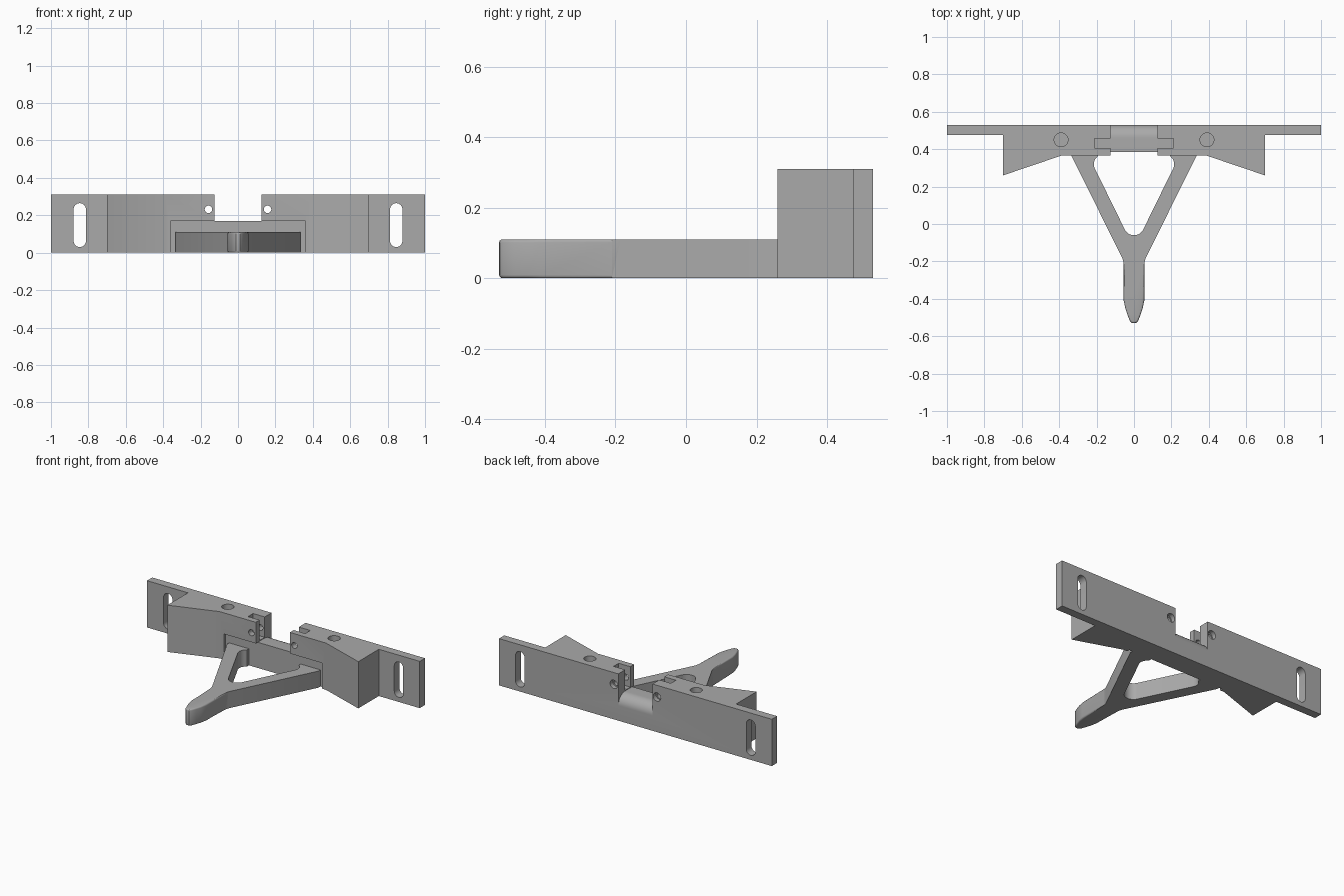
import bpy, bmesh, math
from mathutils import Vector

cube = bpy.data.objects.get("Cube")
if cube:
    bpy.data.objects.remove(cube, do_unlink=True)

grey = bpy.data.materials.new("matte grey")
grey.use_nodes = True
COLOUR = (0.4, 0.4, 0.4, 1)
grey.diffuse_color = COLOUR
grey.node_tree.nodes["Principled BSDF"].inputs["Base Color"].default_value = COLOUR


def prism(name, points, axis, low, high):
    """Extrude a 2D outline along the named axis."""
    place = {"x": lambda a, b, c: (c, a, b),
             "y": lambda a, b, c: (a, c, b),
             "z": lambda a, b, c: (a, b, c)}[axis]
    bm = bmesh.new()
    face = bm.faces.new([bm.verts.new(place(a, b, low)) for a, b in points])
    result = bmesh.ops.extrude_face_region(bm, geom=[face])
    moved = [v for v in result["geom"] if isinstance(v, bmesh.types.BMVert)]
    bmesh.ops.translate(bm, verts=moved, vec=Vector(place(0, 0, high - low)))
    bmesh.ops.recalc_face_normals(bm, faces=bm.faces)
    mesh = bpy.data.meshes.new(name)
    bm.to_mesh(mesh)
    bm.free()
    mesh.materials.append(grey)
    obj = bpy.data.objects.new(name, mesh)
    bpy.context.collection.objects.link(obj)
    return obj


def arc(cx, cy, r, start, end, steps=12):
    angles = [math.radians(start + (end - start) * i / steps) for i in range(steps + 1)]
    return [(cx + r * math.cos(t), cy + r * math.sin(t)) for t in angles]


def circle(cx, cy, r):
    return arc(cx, cy, r, 0, 360, 32)[:-1]


def rect(x0, y0, x1, y1):
    return [(x0, y0), (x1, y0), (x1, y1), (x0, y1)]


def mirrored(half):
    """Complete a right-hand outline with its mirror image."""
    return half + [(-x, y) for x, y in reversed(half) if abs(x) > 1e-5]


def activate(obj):
    bpy.ops.object.select_all(action="DESELECT")
    obj.select_set(True)
    bpy.context.view_layer.objects.active = obj


def cut(obj, cutter):
    cutter.hide_render = True
    mod = obj.modifiers.new("cut", "BOOLEAN")
    mod.operation = "DIFFERENCE"
    mod.solver = "EXACT"
    mod.object = cutter
    activate(obj)
    bpy.ops.object.modifier_apply(modifier=mod.name)
    bpy.data.objects.remove(cutter, do_unlink=True)


# Mounting bar with thin end flanges and wedge shaped shoulders
FRONT, BACK, TOP, FLOOR = 0.365, 0.53, 0.31, 0.17
bar = prism("mounting_bar", mirrored([
    (0.39, FRONT), (0.7, 0.26), (0.7, 0.475), (1, 0.475), (1, BACK)]), "z", 0, TOP)

# Central notch with a floor that rolls over at the back
notch = [(0.2, FLOOR)] + arc(0.46, 0.1, 0.07, 90, 0) + [(0.6, 0.1), (0.6, 0.4), (0.2, 0.4)]
cut(bar, prism("notch_cutter", notch, "x", -0.125, 0.125))

# Shallow recess under the front edge, above the arm
cut(bar, prism("recess_cutter", rect(-0.36, 0.2, 0.36, 0.385), "z", -0.1, FLOOR))

for s in (-1, 1):
    # Hinge slot opening into the notch
    cut(bar, prism("hinge_slot_cutter", rect(s * 0.1, 0.405, s * 0.21, 0.458), "z", FLOOR + 0.005, 0.4))
    # Pin hole with a wider rear mouth
    cut(bar, prism("pin_hole_cutter", circle(s * 0.158, 0.232, 0.02), "y", 0.3, 0.6))
    cut(bar, prism("pin_mouth_cutter", circle(s * 0.158, 0.232, 0.028), "y", 0.5, 0.6))
    # Blind hole in the top
    cut(bar, prism("top_hole_cutter", circle(s * 0.39, 0.45, 0.037), "z", 0.1, 0.4))
    # Rounded fixing slot in the flange
    slot = arc(s * 0.846, 0.232, 0.033, 0, 180) + arc(s * 0.846, 0.063, 0.033, 180, 360)
    cut(bar, prism("fixing_slot_cutter", slot, "y", 0.4, 0.6))

# Forked arm: outer edge from the tip to the foot, then back along the inside
tip = [(0, -0.53), (0.012, -0.528), (0.022, -0.518), (0.034, -0.488), (0.046, -0.452), (0.055, -0.41)]
inside = [(0.19, 0.385), (0.19, 0.368)] + arc(0.165, 0.32, 0.05, 50, -27, 8)
crotch = arc(0, -0.005, 0.055, -27, -90, 8)
arm = prism("forked_arm", mirrored(tip + [(0.055, -0.21), (0.061, -0.185), (0.335, FRONT), (0.335, 0.385)]
                                  + inside + crotch), "z", 0, 0.11)

# Soften the rims of the handle
bm = bmesh.new()
bm.from_mesh(arm.data)
rims = [e for e in bm.edges
        if all(v.co.y < -0.2 for v in e.verts)
        and abs(e.verts[0].co.z - e.verts[1].co.z) < 0.001]
bmesh.ops.bevel(bm, geom=rims, offset=0.009, segments=3, profile=0.5, affect="EDGES")
bm.to_mesh(arm.data)
bm.free()

for obj in (bar, arm):
    activate(obj)
    bpy.ops.object.shade_smooth_by_angle(angle=math.radians(30))
